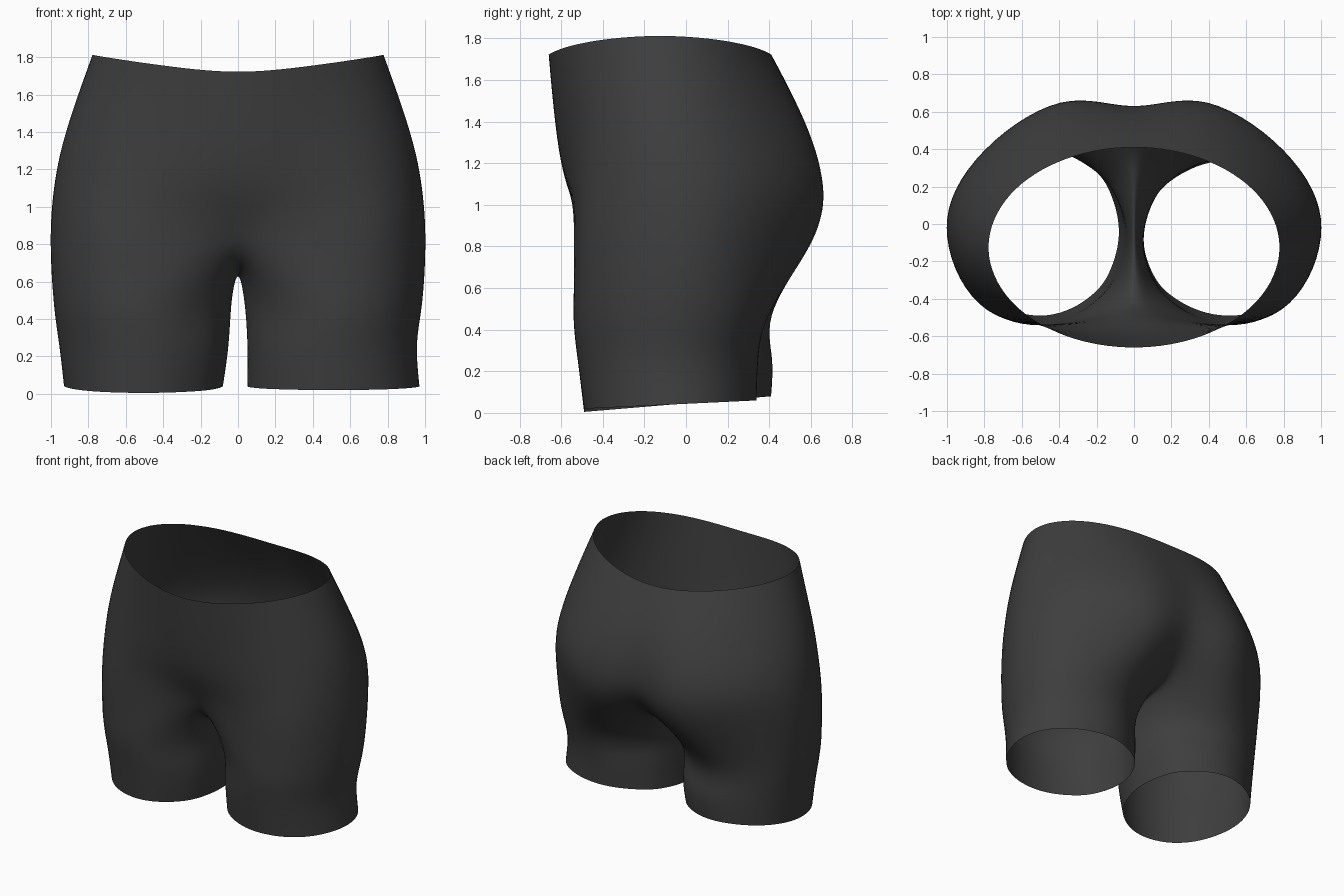
import bpy
import bmesh
from math import sin, cos, radians

cube = bpy.data.objects.get("Cube")
if cube:
    bpy.data.objects.remove(cube, do_unlink=True)

# Dark fabric colour
fabric = bpy.data.materials.new("dark_grey_fabric")
fabric.use_nodes = True
colour = (0.048, 0.048, 0.048, 1)
fabric.diffuse_color = colour
shader = next(n for n in fabric.node_tree.nodes if n.type == "BSDF_PRINCIPLED")
shader.inputs["Base Color"].default_value = colour
shader.inputs["Roughness"].default_value = 0.9

# Angles round a leg: outer half front to back, then the inner thigh
LEG_ANGLES = [-130, -95, -50, 0, 45, 92, 130, 153, 180, 207]

# Body half sections (x, y) from front centre, round the side, to back centre
BODY = [
    (1.4, [(0, -.63), (.38, -.575), (.74, -.42), (.92, -.09), (.77, .28), (.38, .545), (0, .565)]),
    (1.1, [(0, -.575), (.36, -.56), (.77, -.44), (.978, -.08), (.84, .34), (.4, .645), (0, .625)]),
    (.82, [(0, -.46), (.32, -.525), (.77, -.475), (.998, -.07), (.85, .32), (.39, .605), (0, .5)]),
]
# Seam under the crotch, back to front
SEAM = [(0, .29, .68), (0, -.02, .625), (0, -.29, .675)]

# Leg sections: height, slope, inner x, outer x, front y, back y
LEGS = {
    1: [(.5, 0, .032, .985, -.543, .41), (.27, 0, .05, .957, -.522, .35),
        (.02, .04, .05, .97, -.49, .34)],
    -1: [(.5, 0, .032, .985, -.543, .42), (.27, 0, .05, .957, -.522, .415),
         (.005, .075, .08, .93, -.49, .41)],
}


def waist_row():
    row = []
    for angle in (-90, -62, -32, 0, 32, 62, 90):
        c, s = cos(radians(angle)), sin(radians(angle))
        row.append((.778 * c, -.125 + .535 * s, 1.722 + .09 * c ** 1.5 if c > .01 else 1.722))
    return row


def leg_row(low, slope, inner, outer, front, back):
    row = []
    for angle in LEG_ANGLES:
        c, s = cos(radians(angle)), sin(radians(angle))
        row.append(((inner + outer) / 2 + (outer - inner) / 2 * c,
                    (front + back) / 2 + (back - front) / 2 * s,
                    low + slope * (1 + s) / 2))
    return row


def bridge(bm, upper, lower, side, closed):
    count = len(lower) if closed else len(upper) - 1
    for i in range(count):
        j = (i + 1) % len(lower)
        face = [lower[i], lower[j], upper[j], upper[i]]
        bm.faces.new(face if side > 0 else face[::-1])


# Control cage: two halves joined along the centre line
bm = bmesh.new()
for side in (1, -1):
    body = [waist_row()] + [[(x, y, z) for x, y in pts] for z, pts in BODY]
    body[-1] = body[-1] + SEAM
    legs = [leg_row(*spec) for spec in LEGS[side]]
    rows = [[bm.verts.new((side * x, y, z)) for x, y, z in row] for row in body + legs]
    for k in range(len(rows) - 1):
        is_leg = k >= len(body) - 1
        top = rows[k] if is_leg else rows[k][:7]
        low = rows[k + 1] if is_leg else rows[k + 1][:7]
        bridge(bm, top, low, side, is_leg)
bmesh.ops.remove_doubles(bm, verts=bm.verts, dist=0.0005)
mesh = bpy.data.meshes.new("shorts")
bm.to_mesh(mesh)
bm.free()
mesh.materials.append(fabric)
shorts = bpy.data.objects.new("shorts", mesh)
bpy.context.collection.objects.link(shorts)

# Smooth surface
subdivision = shorts.modifiers.new("smooth_surface", "SUBSURF")
subdivision.levels = subdivision.render_levels = 3
for polygon in mesh.polygons:
    polygon.use_smooth = True

# Move the cage until the smooth surface passes through the section points
targets = [v.co.copy() for v in mesh.vertices]
for step in range(5):
    bpy.context.view_layer.update()
    graph = bpy.context.evaluated_depsgraph_get()
    smooth = shorts.evaluated_get(graph).data
    offsets = [t - smooth.vertices[i].co for i, t in enumerate(targets)]
    for vertex, offset in zip(mesh.vertices, offsets):
        vertex.co += offset * 0.9
    mesh.update()
    shorts.update_tag()
